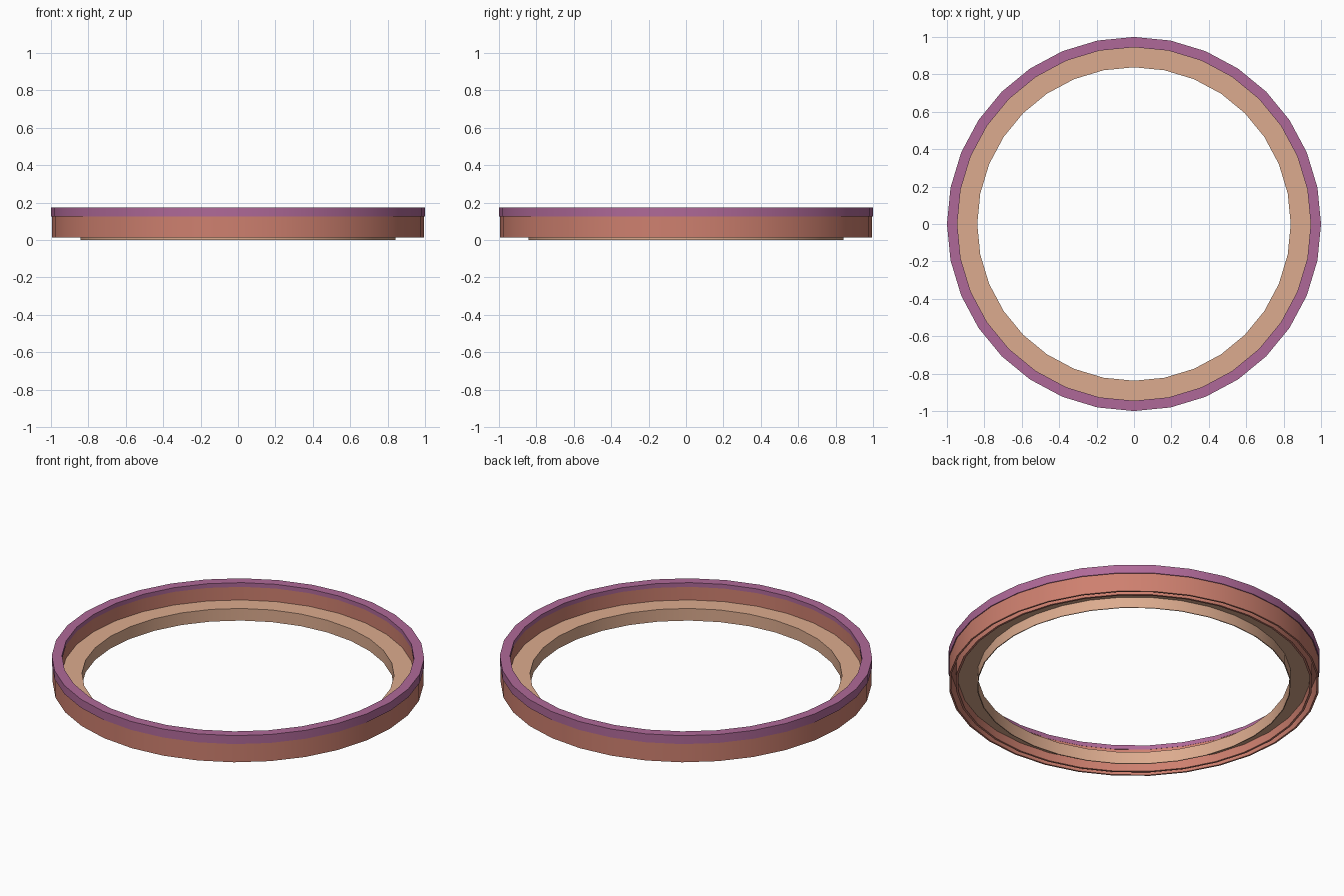
import bpy, bmesh, math

if "Cube" in bpy.data.objects:
    bpy.data.objects.remove(bpy.data.objects["Cube"])

SIDES = 32


def material(name, rgb):
    def lin(c):
        c /= 255
        return c / 12.92 if c <= 0.04045 else ((c + 0.055) / 1.055) ** 2.4
    m = bpy.data.materials.new(name)
    m.diffuse_color = (*[lin(c) for c in rgb], 1)
    m.use_nodes = True
    m.node_tree.nodes["Principled BSDF"].inputs["Base Color"].default_value = m.diffuse_color
    return m


def ring(name, profile, mat):
    """Revolve a closed (radius, height) profile around z."""
    bm = bmesh.new()
    loops = []
    for i in range(SIDES):
        a = 2 * math.pi * i / SIDES
        loops.append([bm.verts.new((r * math.cos(a), r * math.sin(a), z)) for r, z in profile])
    n = len(profile)
    for i in range(SIDES):
        p, q = loops[i], loops[(i + 1) % SIDES]
        for j in range(n):
            k = (j + 1) % n
            bm.faces.new((p[j], q[j], q[k], p[k]))
    bmesh.ops.recalc_face_normals(bm, faces=bm.faces)
    me = bpy.data.meshes.new(name)
    bm.to_mesh(me)
    bm.free()
    me.materials.append(mat)
    ob = bpy.data.objects.new(name, me)
    bpy.context.collection.objects.link(ob)
    bpy.ops.object.select_all(action='DESELECT')
    ob.select_set(True)
    bpy.context.view_layer.objects.active = ob
    bpy.ops.object.shade_smooth_by_angle(angle=math.radians(30))
    return ob


purple = material("purple", (175, 105, 152))
clay = material("clay red", (206, 128, 111))
tan = material("tan", (220, 171, 142))

# Purple cap on the rim: lower skirt outside than inside
ring("rim_cap", [(1.0, 0.125), (1.0, 0.175), (0.945, 0.175), (0.945, 0.15),
                 (0.97, 0.15), (0.97, 0.125)], purple)

# Double wall, open groove underneath
ring("side_wall", [(0.995, 0.015), (0.995, 0.14), (0.98, 0.14), (0.98, 0.15),
                   (0.946, 0.15), (0.946, 0.015), (0.958, 0.015),
                   (0.958, 0.12), (0.985, 0.12), (0.985, 0.015)], clay)

# Inner ledge with a thin lip turned down to the ground
ring("inner_ledge", [(0.95, 0.072), (0.838, 0.072), (0.838, 0.0),
                     (0.843, 0.0), (0.843, 0.064), (0.95, 0.064)], tan)
